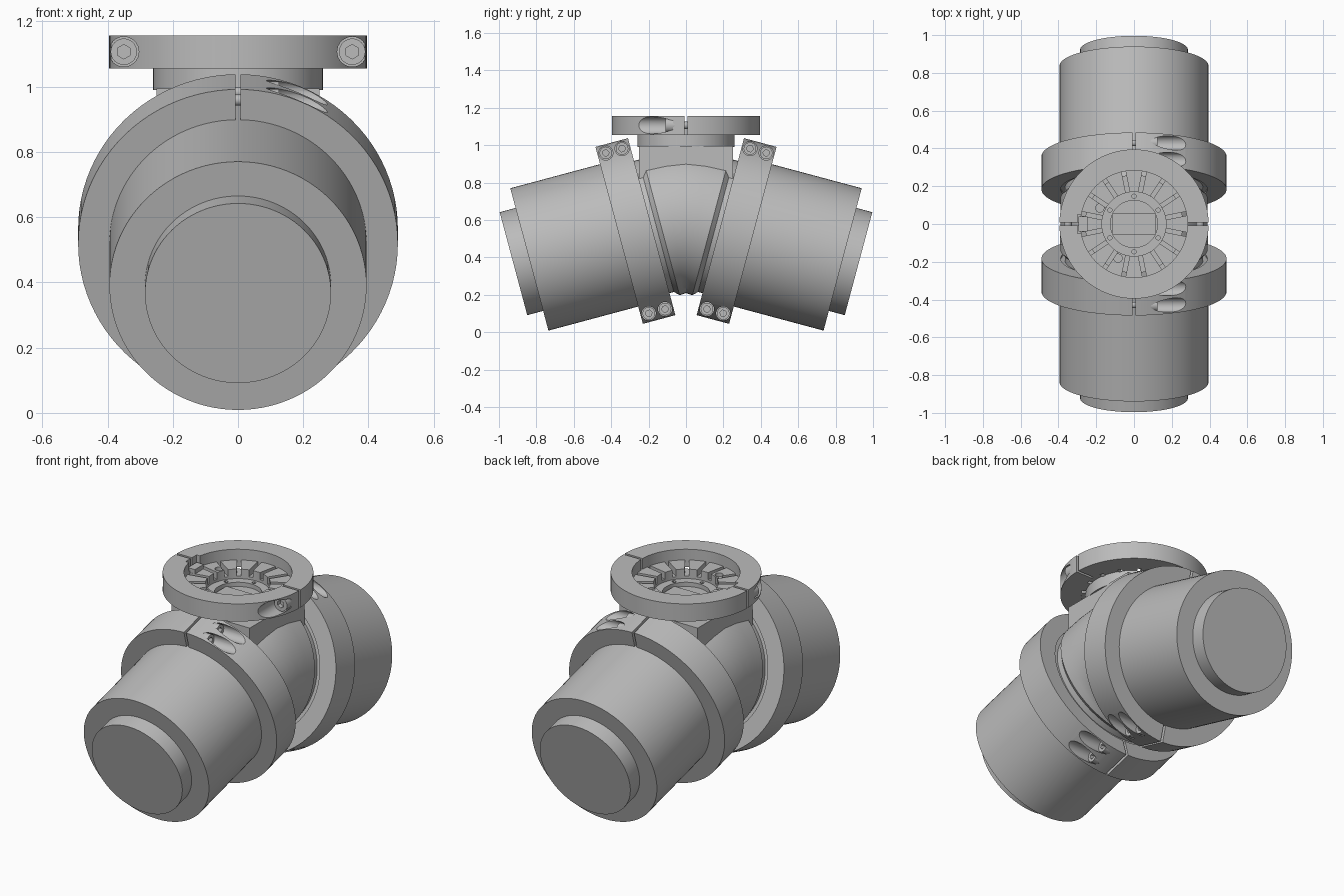
import bpy, bmesh, math
from mathutils import Matrix, Vector

cube = bpy.data.objects.get("Cube")
if cube:
    bpy.data.objects.remove(cube, do_unlink=True)

grey = bpy.data.materials.new("machined_grey")
grey.use_nodes = True
COLOUR = (0.5, 0.5, 0.5, 1)
grey.diffuse_color = COLOUR
grey.node_tree.nodes["Principled BSDF"].inputs["Base Color"].default_value = COLOUR

TILT = math.radians(15)
AXIS_Z = 0.614      # height where the two arm axes meet
SEG = 96
IDENT = Matrix.Identity(4)


def finish(name, bm, matrix=IDENT):
    bmesh.ops.recalc_face_normals(bm, faces=bm.faces)
    mesh = bpy.data.meshes.new(name)
    bm.to_mesh(mesh)
    bm.free()
    mesh.transform(matrix)
    mesh.materials.append(grey)
    ob = bpy.data.objects.new(name, mesh)
    bpy.context.collection.objects.link(ob)
    return ob


def loft(name, rings, closed=False, matrix=IDENT):
    """Skin a list of point rings; cap the ends or close the loop."""
    bm = bmesh.new()
    loops = [[bm.verts.new(p) for p in ring] for ring in rings]
    pairs = list(zip(loops, loops[1:]))
    if closed:
        pairs.append((loops[-1], loops[0]))
    else:
        bm.faces.new(loops[0])
        bm.faces.new(loops[-1])
    for a, b in pairs:
        for i in range(len(a)):
            j = (i + 1) % len(a)
            bm.faces.new((a[i], a[j], b[j], b[i]))
    return finish(name, bm, matrix)


def circle(r, z):
    return [Vector((r * math.cos(t), r * math.sin(t), z))
            for t in (2 * math.pi * i / SEG for i in range(SEG))]


def lathe(name, profile, matrix=IDENT, closed=False):
    return loft(name, [circle(r, z) for r, z in profile], closed, matrix)


def tube(name, inner, outer, z0, z1, matrix=IDENT):
    return lathe(name, [(inner, z0), (outer, z0), (outer, z1), (inner, z1)], matrix, True)


def add_rod(bm, start, axis, length, r, sides=32):
    axis = Vector(axis)
    turn = axis.to_track_quat('Z', 'Y').to_matrix().to_4x4()
    m = Matrix.Translation(Vector(start) + axis * length / 2) @ turn
    bmesh.ops.create_cone(bm, cap_ends=True, segments=sides, radius1=r, radius2=r,
                          depth=length, matrix=m)


def add_box(bm, centre, size, turn=IDENT):
    m = turn @ Matrix.Translation(centre) @ Matrix.Diagonal((*size, 1))
    bmesh.ops.create_cube(bm, size=1, matrix=m)


def cut(ob, bm, matrix=IDENT):
    cutter = finish("cutter", bm, matrix)
    cutter.hide_render = True
    mod = ob.modifiers.new("cut", 'BOOLEAN')
    mod.operation, mod.solver, mod.object = 'DIFFERENCE', 'EXACT', cutter
    bpy.context.view_layer.objects.active = ob
    bpy.ops.object.modifier_apply(modifier=mod.name)
    bpy.data.objects.remove(cutter, do_unlink=True)


def clamp(ob, name, pockets, axis, floor, r, slit, matrix=IDENT):
    """Slit a ring, bore screw pockets and seat socket screws in them."""
    bm = bmesh.new()
    add_box(bm, *slit)
    cut(ob, bm, matrix)
    axis = Vector(axis)
    bores, heads, sockets = bmesh.new(), bmesh.new(), bmesh.new()
    for p in pockets:
        p = Vector(p)
        add_rod(bores, p + axis * floor, axis, 0.4, r)
        add_rod(heads, p + axis * (floor - 0.01), axis, 0.05, r * 0.88)
        add_rod(heads, p - axis * floor, axis, 2 * floor, r * 0.45, 16)
        add_rod(sockets, p + axis * (floor + 0.015), axis, 0.05, r * 0.48, 6)
    cut(ob, bores, matrix)
    screws = finish(name, heads, matrix)
    cut(screws, sockets, matrix)


# Two tilted arms, each with an end cap and a split clamp ring
for side, sign in (("front", 1), ("back", -1)):
    m = Matrix.Translation((0, 0, AXIS_Z)) @ Matrix.Rotation(sign * (math.pi / 2 + TILT), 4, 'X')
    lathe(side + "_arm", [(0.394, 0.2), (0.394, 0.867)], m)
    lathe(side + "_end_cap", [(0.285, 0.85), (0.285, 0.955)], m)
    ring = tube(side + "_clamp_ring", 0.388, 0.49, 0.19, 0.37, m)
    spots = [(0, y, z) for y in (-0.444, 0.444) for z in (0.235, 0.325)]
    clamp(ring, side + "_clamp_screws", spots, (1, 0, 0), 0.085, 0.038,
          ((0, 0, 0.28), (0.014, 1.2, 0.4)), m)

# Central elbow: circular sections turning from one arm axis to the other
half = [(0.21, 0.366), (0.165, 0.366), (0.14, 0.39), (0.07, 0.39)]
stations = [(-s, r) for s, r in half] + [(0, 0.39)] + [(s, r) for s, r in reversed(half)]
sections = []
for s, r in stations:
    bend = max(-1, min(1, s / 0.14)) * TILT
    z = AXIS_Z - math.sqrt((s * math.sin(TILT)) ** 2 + 0.014 ** 2)
    frame = Matrix.Translation((0, s * math.cos(TILT), z)) @ \
        Matrix.Rotation(-math.pi / 2 - bend, 4, 'X')
    sections.append([frame @ p for p in circle(r, 0)])
loft("elbow_body", sections)

# Square neck block and the round flange on it
bm = bmesh.new()
add_box(bm, (0, 0, 0.845), (0.5, 0.5, 0.3))
finish("neck_block", bm)
hub = lathe("coupling_hub", [(0.26, 0.99), (0.26, 1.058), (0.287, 1.058), (0.287, 1.095)])

# Hub details: stepped bore, radial slots and small screw holes
bm = bmesh.new()
add_rod(bm, (0, 0, 1.04), (0, 0, 1), 0.2, 0.17, 64)
cut(hub, bm)
bm = bmesh.new()
add_rod(bm, (0, 0, 1.015), (0, 0, 1), 0.1, 0.125, 64)
for i in range(6):
    a = math.radians(30 + 60 * i)
    add_rod(bm, (0.147 * math.cos(a), 0.147 * math.sin(a), 1.02), (0, 0, 1), 0.1, 0.011, 12)
cut(hub, bm)
bm = bmesh.new()
for i in range(16):
    add_box(bm, (0.225, 0, 1.1), (0.13, 0.022, 0.09),
            Matrix.Rotation(math.pi * (i + 0.5) / 8, 4, 'Z'))
cut(hub, bm)
bm = bmesh.new()
for a in (155, 245):
    a = math.radians(a)
    add_rod(bm, (0.2 * math.cos(a), 0.2 * math.sin(a), 1.075), (0, 0, 1), 0.1, 0.022, 20)
cut(hub, bm)

# Contact bar across the bottom of the bore
bm = bmesh.new()
add_box(bm, (0, 0, 1.018), (0.225, 0.11, 0.012))
finish("contact_bar", bm)

# Top clamp ring with side slits, a key notch and two screws
top_ring = tube("top_clamp_ring", 0.283, 0.395, 1.055, 1.157)
clamp(top_ring, "top_clamp_screws", [(x, 0, 1.107) for x in (-0.35, 0.35)], (0, -1, 0),
      0.07, 0.046, ((0, 0, 1.1), (1, 0.014, 0.3)))
bm = bmesh.new()
add_box(bm, (-0.27, 0, 1.14), (0.06, 0.1, 0.07))
cut(top_ring, bm)
bm = bmesh.new()
add_box(bm, (-0.27, 0, 1.1), (0.045, 0.08, 0.04))
finish("locating_key", bm)

# Smooth the round faces, keep machined edges sharp
bpy.ops.object.select_all(action='DESELECT')
for ob in bpy.context.scene.objects:
    if ob.type == 'MESH':
        ob.select_set(True)
        bpy.context.view_layer.objects.active = ob
bpy.ops.object.shade_smooth_by_angle(angle=math.radians(30))
